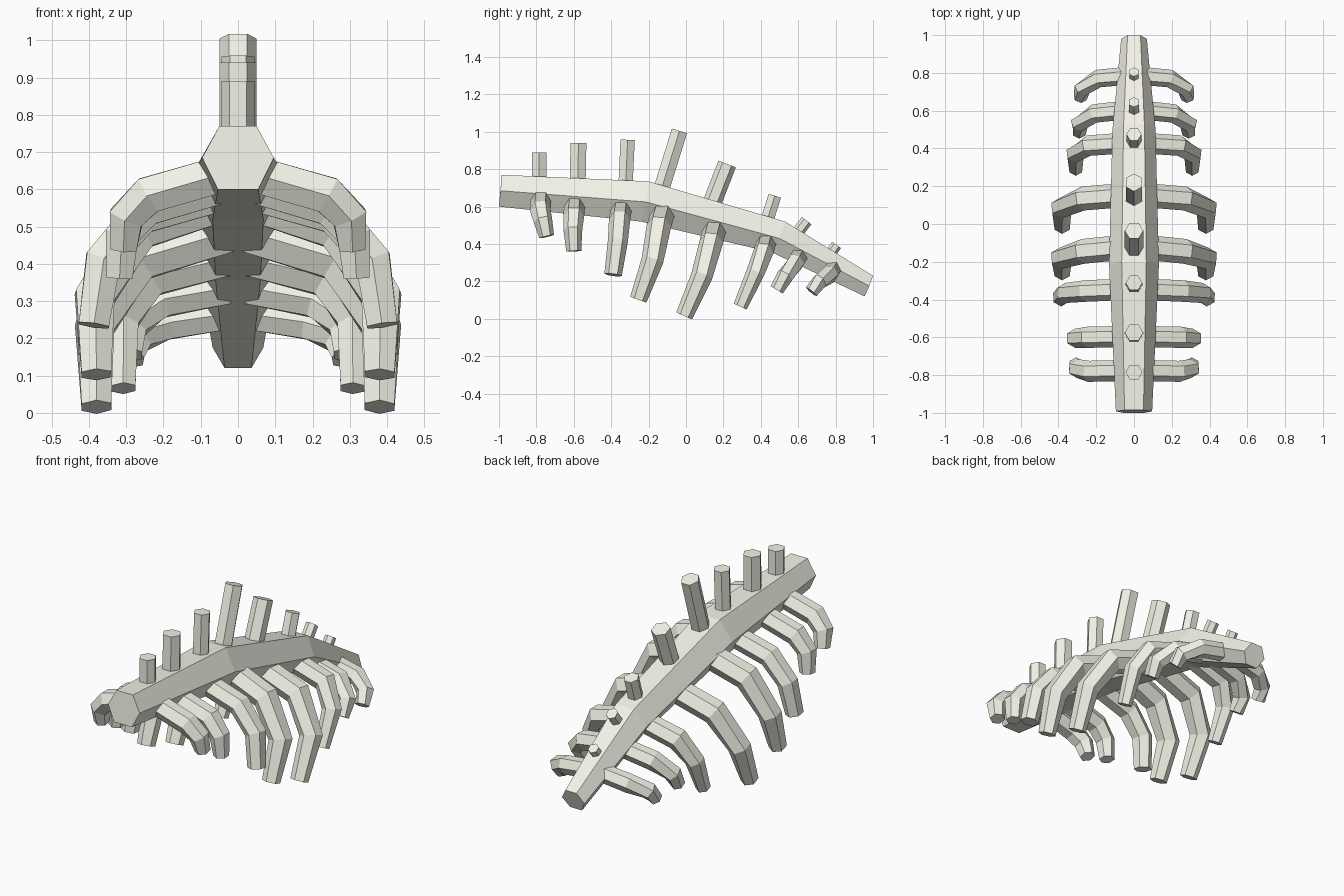
import bpy, bmesh, math
from mathutils import Vector

if "Cube" in bpy.data.objects:
    bpy.data.objects.remove(bpy.data.objects["Cube"])

# Pale bone colour shared by every part
bone = bpy.data.materials.new("bone")
bone.diffuse_color = (0.90, 0.89, 0.80, 1)
bone.use_nodes = True
bone.node_tree.nodes["Principled BSDF"].inputs["Base Color"].default_value = bone.diffuse_color


def loft(name, rings, mirror=False):
    """Skin a list of equal-sized rings and cap both ends."""
    n = len(rings[0])
    verts = [tuple(v) for r in rings for v in r]
    faces = [tuple(range(n)), tuple(range((len(rings) - 1) * n, len(rings) * n))[::-1]]
    for i in range(len(rings) - 1):
        for j in range(n):
            k = (j + 1) % n
            faces.append((i * n + k, i * n + j, (i + 1) * n + j, (i + 1) * n + k))
    me = bpy.data.meshes.new(name)
    me.from_pydata(verts, [], faces)
    bm = bmesh.new()
    bm.from_mesh(me)
    bmesh.ops.recalc_face_normals(bm, faces=bm.faces)
    bm.to_mesh(me)
    bm.free()
    me.materials.append(bone)
    ob = bpy.data.objects.new(name, me)
    bpy.context.collection.objects.link(ob)
    if mirror:
        m = ob.modifiers.new("mirror", 'MIRROR')
        m.use_mirror_merge = False
    return ob


def tube(name, pts, radii, side, mirror=False):
    """Six-sided tube along a path, one corner pointing along 'side'."""
    pts = [Vector(p) for p in pts]
    rings = []
    for i, p in enumerate(pts):
        d = Vector()
        if i > 0:
            d += (p - pts[i - 1]).normalized()
        if i < len(pts) - 1:
            d += (pts[i + 1] - p).normalized()
        d.normalize()
        u = Vector(side)
        u = (u - d * u.dot(d)).normalized()
        w = d.cross(u)
        # widen the ring at bends so the tube keeps its thickness
        s = 1.0
        if 0 < i < len(pts) - 1:
            s = 1 / max(0.7, d.dot((pts[i + 1] - p).normalized()))
        rings.append([p + radii[i] * (u * math.cos(a) + w * s * math.sin(a))
                      for a in (math.pi / 3 * k for k in range(6))])
    return loft(name, rings, mirror)


# Backbone: top, side and bottom edge as (half width, y, z) at four stations
stations = [
    ((.050, -.985, .77), (.096, -.992, .685), (.054, -1.0, .60)),
    ((.065, -.20, .735), (.132, -.215, .625), (.068, -.24, .52)),
    ((.055, .53, .52), (.114, .50, .43), (.060, .46, .355)),
    ((.034, 1.0, .23), (.068, .98, .175), (.036, .955, .12)),
]
rings = []
for t, m, b in stations:
    half = [Vector(t), Vector(m), Vector(b)]
    rings.append(half + [Vector((-v.x, v.y, v.z)) for v in reversed(half)])
loft("backbone", rings)

# Upright spines: base (y, z), top (y, z), radius, corner direction
spines = [
    ((-.785, .70), (-.785, .89), .045, (1, 0, 0)),
    ((-.58, .68), (-.575, .94), .049, (1, 0, 0)),
    ((-.325, .68), (-.312, .957), .044, (1, 0, 0)),
    ((-.145, .65), (-.035, 1.005), .049, (1, 0, 0)),
    ((.12, .57), (.22, .828), .050, (0, 1, 0)),
    ((.415, .47), (.475, .658), .040, (1, 0, 0)),
    ((.565, .42), (.645, .525), .032, (0, 1, 0)),
    ((.745, .31), (.805, .395), .029, (0, 1, 0)),
]
for i, (a, b, r, side) in enumerate(spines):
    tube(f"upright_spine_{i + 1}", [(0, *a), (0, *b)], [r, r], side)

# Rib pairs: path from backbone to tip, start radius, tip radius
ribs = [
    ([(.03, -.775, .645), (.24, -.78, .585), (.300, -.765, .525), (.307, -.745, .44)], .056, .040),
    ([(.03, -.595, .615), (.25, -.60, .55), (.312, -.605, .475), (.318, -.60, .362)], .056, .040),
    ([(.03, -.345, .595), (.26, -.355, .53), (.362, -.365, .41), (.387, -.39, .235)], .057, .047),
    ([(.03, -.12, .575), (.27, -.145, .495), (.385, -.18, .31), (.38, -.255, .103)], .066, .046),
    ([(.03, .155, .485), (.27, .135, .41), (.385, .085, .23), (.38, -.01, .016)], .064, .046),
    ([(.03, .43, .415), (.24, .415, .36), (.312, .37, .245), (.308, .29, .066)], .055, .038),
    ([(.03, .605, .335), (.21, .585, .30), (.290, .53, .23), (.290, .485, .155)], .050, .038),
    ([(.03, .785, .265), (.19, .77, .24), (.274, .715, .20), (.285, .67, .145)], .048, .037),
]
for i, (path, r0, r1) in enumerate(ribs):
    radii = [r0, r0, r0 * .65 + r1 * .35, r1]
    tube(f"rib_pair_{i + 1}", path, radii, (0, 1, 0), mirror=True)
